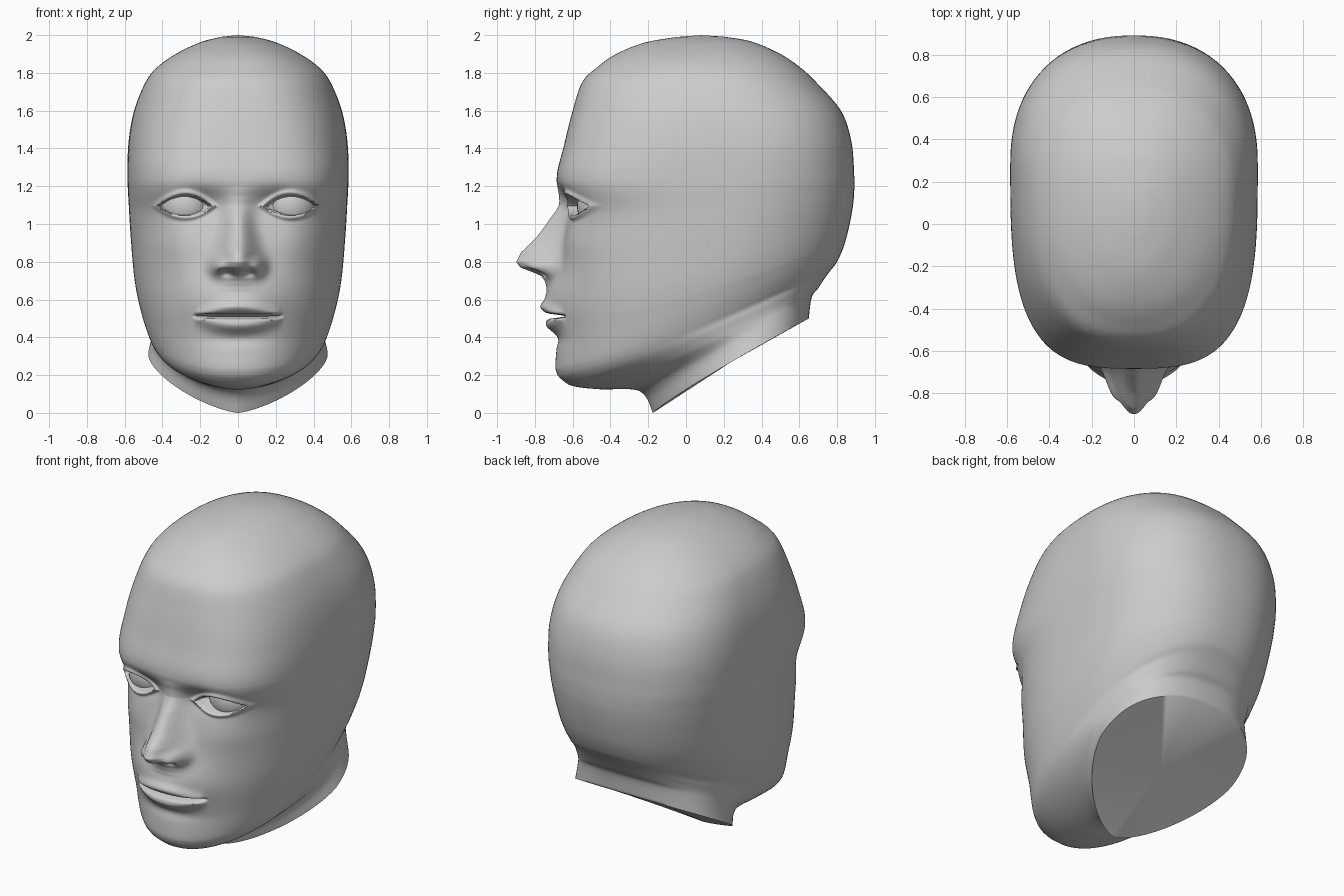
import bpy, bmesh
from math import sin, cos, pi, exp, ceil, hypot

if "Cube" in bpy.data.objects:
    bpy.data.objects.remove(bpy.data.objects["Cube"])

# Stations from neck cut to crown:
# front y, front z, back y, back z, half width, y of widest point, front squareness
STATIONS = [
    (-.175, .00, .65, .50, .475, .30, 1.55),
    (-.245, .115, .665, .61, .455, .28, 1.6),
    (-.455, .125, .70, .66, .46, .20, 1.75),
    (-.59, .14, .74, .72, .47, .14, 1.9),
    (-.65, .17, .77, .76, .475, .10, 2.0),
    (-.69, .23, .80, .80, .49, .10, 2.05),
    (-.68, .40, .835, .88, .52, .12, 2.2),
    (-.68, .60, .86, .97, .55, .15, 2.35),
    (-.66, .85, .88, 1.07, .568, .20, 2.55),
    (-.635, 1.05, .89, 1.16, .578, .24, 2.8),
    (-.685, 1.23, .89, 1.27, .585, .27, 3.2),
    (-.645, 1.42, .875, 1.44, .58, .27, 3.0),
    (-.60, 1.60, .82, 1.60, .55, .22, 2.7),
    (-.55, 1.75, .69, 1.75, .49, .15, 2.5),
    (-.47, 1.83, .61, 1.825, .43, .12, 2.3),
    (-.37, 1.90, .50, 1.90, .33, .10, 2.2),
    (-.22, 1.96, .35, 1.965, .20, .08, 2.0),
    (-.05, 1.99, .20, 1.992, .09, .08, 2.0),
]
# Nose: height z, projection
NOSE = [(.64, 0), (.67, .012), (.70, .035), (.725, .065), (.745, .12), (.77, .195),
        (.80, .225), (.85, .21), (.92, .15), (1.03, .085), (1.10, .03), (1.15, .01), (1.2, 0)]
COLUMNS = 200


def bump(x, z, cx, cz, sx, sz):
    return exp(-.5 * (((x - cx) / sx) ** 2 + ((z - cz) / sz) ** 2))


def smooth(a, b, v):
    t = min(1, max(0, (v - a) / (b - a)))
    return t * t * (3 - 2 * t)


def lookup(table, v):
    for (a, p), (b, q) in zip(table, table[1:]):
        if a <= v <= b:
            return p + (q - p) * (v - a) / (b - a)
    return 0


def spline(rows, i, t):
    a, b, c, d = (rows[min(max(k, 0), len(rows) - 1)] for k in (i - 1, i, i + 1, i + 2))
    return [.5 * (2 * q + (r - p) * t + (2 * p - 5 * q + 4 * r - s) * t * t
                  + (3 * q - p - 3 * r + s) * t ** 3) for p, q, r, s in zip(a, b, c, d)]


def face_relief(x, z):
    """Offset along y of the face surface (negative = forward)."""
    x = abs(x)
    d = 0
    # nose bridge, tip, wings and nostrils
    width = .07 + .025 * smooth(1.05, .82, z) if z > .82 else .095
    if z > .82:
        width = .07 + .025 * (1 - smooth(.82, 1.05, z))
    d -= lookup(NOSE, z) * exp(-(x / width) ** 2.3)
    d -= .075 * bump(x, z, .105, .775, .03, .035)
    d += .035 * bump(x, z, .06, .743, .024, .012)
    # eye sockets, lids and lid opening
    d += .045 * bump(x, z, .20, 1.115, .09, .05)
    u = (x - .28) / .135
    v = (z - 1.095) / (.055 if z > 1.095 else .048)
    q = u * u + abs(v)
    d -= .022 * exp(-.5 * ((q - 1.25) / .2) ** 2)
    d += .05 * (1 - smooth(.88, 1.08, q))
    # cheekbones
    d -= .015 * bump(x, z, .32, .92, .09, .1)
    # mouth mound, lips and the gap between them
    d -= .065 * bump(x, z, 0, .60, .17, .10)
    k = max(0, 1 - (x / .23) ** 2)
    d -= .03 * k ** .5 * bump(0, z, 0, .515 + .045 * k, 1, .022)
    d -= .035 * k ** .5 * bump(0, z, 0, .505 - .042 * k, 1, .027)
    d += .10 * k ** .4 * bump(0, z, 0, .512, 1, .007)
    d += .012 * bump(x, z, 0, .39, .12, .025)
    return d


def ring_points(row):
    fy, fz, by, bz, w, yc, n = row
    power = .9 + .7 * min(max(fz, 0) / .5, 1)
    pts = []
    for j in range(COLUMNS):
        u = -1 + 2 * j / COLUMNS
        a = pi * (.3 * u + .7 * u ** 3)
        s, c = sin(a), cos(a)
        front = c > 0
        e = n if front else 2.3
        r = (abs(s) ** e + abs(c) ** e) ** (-1 / e)
        x = w * r * s
        y = yc - r * c * ((yc - fy) if front else (by - yc))
        t = min(1, max(0, (y - fy) / (by - fy)))
        z = fz + (bz - fz) * t ** power
        if front and y < -.2:
            y += face_relief(x, z)
        pts.append((x, y, z))
    return pts


def finish(obj, angle):
    bpy.ops.object.select_all(action='DESELECT')
    obj.select_set(True)
    bpy.context.view_layer.objects.active = obj
    bpy.ops.object.shade_smooth_by_angle(angle=angle)


# Head: rings lofted from neck to crown, finer over the face
rows = []
for i in range(len(STATIONS) - 1):
    a, b = STATIONS[i], STATIONS[i + 1]
    step = .0065 if 5 <= i <= 9 else .03
    count = max(3, ceil(hypot(b[0] - a[0], b[1] - a[1]) / step))
    rows += [spline(STATIONS, i, k / count) for k in range(count)]
rows.append(STATIONS[-1])

bm = bmesh.new()
rings = [[bm.verts.new(p) for p in ring_points(r)] for r in rows]
for lo, hi in zip(rings, rings[1:]):
    for j in range(COLUMNS):
        k = (j + 1) % COLUMNS
        bm.faces.new((lo[j], lo[k], hi[k], hi[j]))
# neck cut and crown caps
for ring, centre in ((rings[0], (0, .24, .27)), (rings[-1], (0, .08, 2.0))):
    tip = bm.verts.new(centre)
    for j in range(COLUMNS):
        bm.faces.new((ring[j], ring[(j + 1) % COLUMNS], tip))
bmesh.ops.recalc_face_normals(bm, faces=bm.faces)
mesh = bpy.data.meshes.new("head")
bm.to_mesh(mesh)
bm.free()
head = bpy.data.objects.new("head", mesh)
bpy.context.collection.objects.link(head)
finish(head, pi / 3)

# Eyeballs behind the lids
for side, name in ((-1, "eye_right"), (1, "eye_left")):
    bpy.ops.mesh.primitive_uv_sphere_add(segments=32, ring_count=20, radius=.14,
                                         location=(side * .275, -.437, 1.095))
    eye = bpy.context.object
    eye.name = name
    finish(eye, pi / 3)
